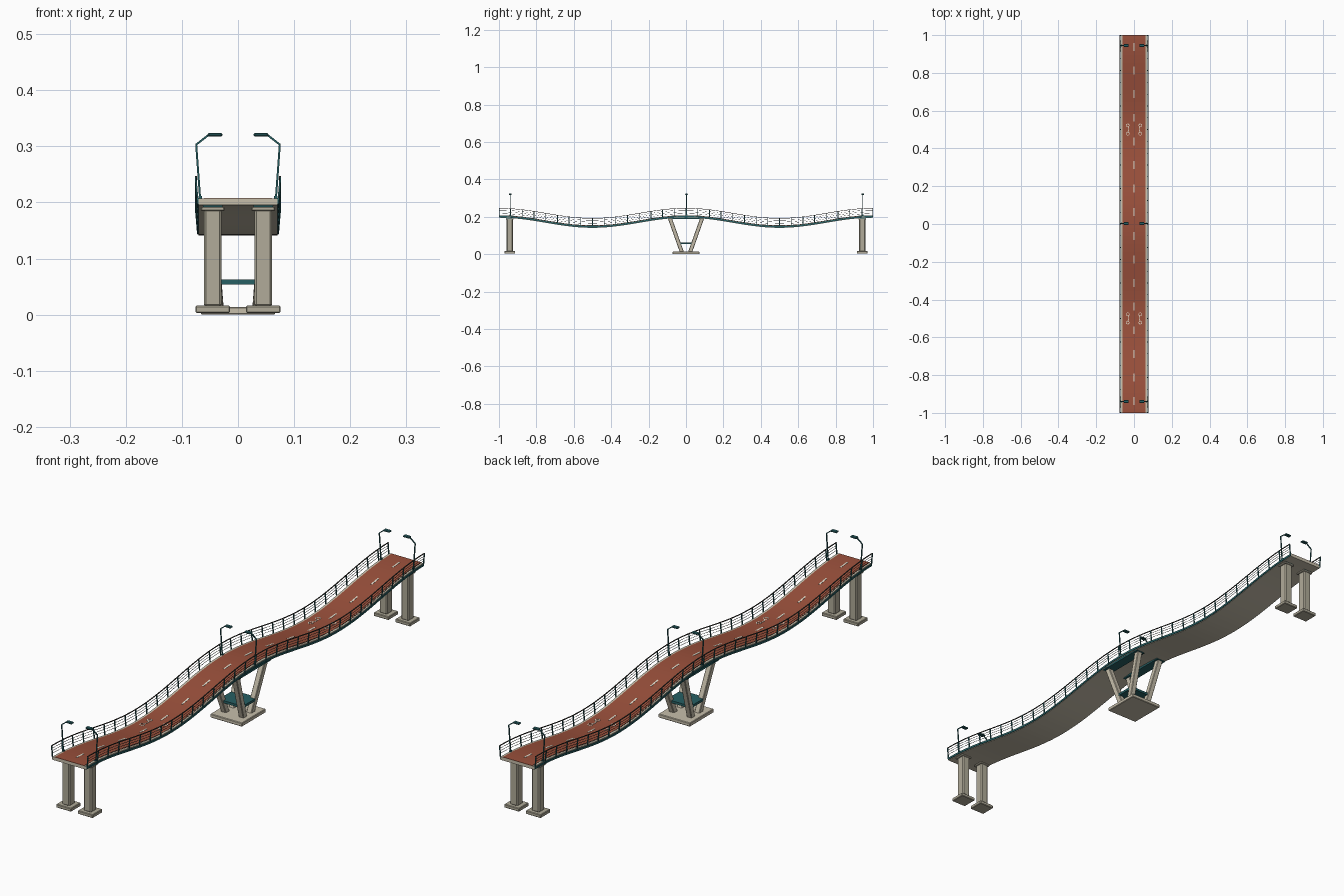
import bpy, bmesh, math
from mathutils import Vector, Matrix

if "Cube" in bpy.data.objects:
    bpy.data.objects.remove(bpy.data.objects["Cube"], do_unlink=True)


def material(name, r, g, b):
    m = bpy.data.materials.new(name)
    m.use_nodes = True
    m.diffuse_color = (r, g, b, 1)
    m.node_tree.nodes["Principled BSDF"].inputs["Base Color"].default_value = (r, g, b, 1)
    return m


CONCRETE = material("pale concrete", 0.57, 0.52, 0.41)
PIER = material("pier concrete", 0.44, 0.41, 0.32)
ROAD = material("red brown surface", 0.33, 0.082, 0.045)
PAINT = material("cream paint", 0.80, 0.76, 0.64)
TEAL = material("teal steel", 0.02, 0.115, 0.125)
DARK = material("dark rail metal", 0.045, 0.04, 0.034)


def wave(y):
    """Height of the walking surface along the bridge."""
    return 0.18 + 0.027 * math.cos(2 * math.pi * y)


def finish(name, bm, mat):
    bmesh.ops.recalc_face_normals(bm, faces=bm.faces)
    me = bpy.data.meshes.new(name)
    bm.to_mesh(me)
    bm.free()
    me.materials.append(mat)
    ob = bpy.data.objects.new(name, me)
    bpy.context.collection.objects.link(ob)


def sweep(bm, x0, x1, z0, z1, y0=-1.0, y1=1.0, steps=96):
    """Rectangular section carried along the wave."""
    prev = None
    for i in range(steps + 1):
        y = y0 + (y1 - y0) * i / steps
        ring = [bm.verts.new((x, y, wave(y) + z))
                for x, z in ((x0, z0), (x1, z0), (x1, z1), (x0, z1))]
        if prev:
            for k in range(4):
                n = (k + 1) % 4
                bm.faces.new((prev[k], prev[n], ring[n], ring[k]))
        else:
            bm.faces.new(ring)
        prev = ring
    bm.faces.new(prev)


def beam(bm, a, b, width, depth, bevel=0.0):
    """Box running from a to b, with optional chamfered edges."""
    a, b = Vector(a), Vector(b)
    z = (b - a).normalized()
    ref = Vector((1, 0, 0)) if abs(z.x) < 0.95 else Vector((0, 1, 0))
    x = (ref - z * ref.dot(z)).normalized()
    rot = Matrix((x, z.cross(x), z)).transposed().to_4x4()
    size = Matrix.Diagonal((width, depth, (b - a).length, 1))
    verts = bmesh.ops.create_cube(bm, size=1, matrix=Matrix.Translation((a + b) / 2) @ rot @ size)["verts"]
    if bevel:
        edges = list({e for v in verts for e in v.link_edges})
        bmesh.ops.bevel(bm, geom=edges, offset=bevel, segments=1, affect='EDGES')


def block(bm, x, y, z0, z1, width, depth, bevel=0.0):
    beam(bm, (x, y, z0), (x, y, z1), width, depth, bevel)


# Deck slab, left bare along both edges, and coloured surface
bm = bmesh.new()
sweep(bm, -0.07, 0.07, -0.012, 0)
finish("deck_slab", bm, CONCRETE)
bm = bmesh.new()
sweep(bm, -0.061, 0.061, -0.001, 0.001)
finish("deck_surface", bm, ROAD)

# Centre dashes
bm = bmesh.new()
for i in range(16):
    y = -0.9375 + 0.125 * i
    sweep(bm, -0.003, 0.003, 0, 0.0018, y - 0.021, y + 0.021, 4)
finish("centre_dashes", bm, PAINT)

# Painted bicycle marks: two wheels joined by a simple frame
bm = bmesh.new()
for yc in (-0.5, 0.5):
    for s in (-1, 1):
        def mark(points):
            pts = [(s * (0.03 + u), yc + v, wave(yc + v) + 0.0012) for u, v in points]
            for p, q in zip(pts, pts[1:]):
                beam(bm, p, q, 0.0032, 0.0016)
        for v in (-0.022, 0.022):
            mark([(0.003 + 0.008 * math.cos(t * math.pi / 6),
                   v + 0.008 * math.sin(t * math.pi / 6)) for t in range(13)])
        mark([(0.003, -0.015), (-0.003, -0.002), (-0.003, 0.01), (0.003, 0.015)])
finish("bicycle_marks", bm, PAINT)

# Slim steel edge beams
bm = bmesh.new()
for s in (-1, 1):
    sweep(bm, s * 0.069, s * 0.0725, -0.010, -0.003)
finish("edge_beams", bm, TEAL)

# Railings: leaning posts, handrails and thin wires
posts, handrails, wires = bmesh.new(), bmesh.new(), bmesh.new()
for s in (-1, 1):
    for i in range(33):
        y = max(-0.998, min(0.998, -1 + i / 16))
        z = wave(y)
        beam(posts, (s * 0.0715, y, z - 0.009), (s * 0.0755, y, z + 0.038), 0.003, 0.004)
    sweep(handrails, s * 0.0735, s * 0.0768, 0.0375, 0.040)
    for k in range(3):
        x, h = 0.0729 + 0.0007 * k, 0.0095 + 0.0092 * k
        sweep(wires, s * x, s * (x + 0.001), h, h + 0.001)
finish("rail_posts", posts, TEAL)
finish("handrails", handrails, DARK)
finish("rail_wires", wires, DARK)

# Lamp posts in three pairs
poles, heads = bmesh.new(), bmesh.new()
for y in (-0.94, 0.003, 0.945):
    for s in (-1, 1):
        path = [(0.067, 0.199), (0.0745, 0.303), (0.054, 0.319), (0.046, 0.3205)]
        pts = [(s * x, y, z) for x, z in path]
        for p, q in zip(pts, pts[1:]):
            beam(poles, p, q, 0.0035, 0.0035)
        block(poles, s * 0.067, y, 0.199, 0.211, 0.006, 0.008)
        beam(heads, (s * 0.054, y, 0.3205), (s * 0.028, y, 0.3205), 0.015, 0.006, 0.002)
finish("lamp_poles", poles, TEAL)
finish("lamp_heads", heads, TEAL)

# End piers: footing, chamfered column, cap and bearing
footings, columns, bearings = bmesh.new(), bmesh.new(), bmesh.new()
for y in (-0.942, 0.942):
    for x in (-0.045, 0.045):
        block(footings, x, y, 0.003, 0.016, 0.062, 0.058, 0.002)
        block(columns, x, y, 0.014, 0.189, 0.032, 0.034, 0.004)
        block(columns, x, y, 0.185, 0.192, 0.042, 0.04, 0.0015)
        block(bearings, x, y, 0.191, 0.197, 0.034, 0.034)
finish("pier_footings", footings, PIER)
finish("pier_columns", columns, PIER)
finish("pier_bearings", bearings, TEAL)

# Central support: base, splayed legs, tie plate and head beams
bm = bmesh.new()
block(bm, 0, 0, 0, 0.014, 0.132, 0.142, 0.002)
finish("centre_base", bm, CONCRETE)
bm = bmesh.new()
for sx in (-1, 1):
    for sy in (-1, 1):
        beam(bm, (sx * 0.036, sy * 0.021, 0.008), (sx * 0.05, sy * 0.086, 0.192), 0.021, 0.021, 0.002)
finish("centre_legs", bm, CONCRETE)
bm = bmesh.new()
block(bm, 0, 0, 0.054, 0.063, 0.1, 0.088)
finish("tie_plate", bm, TEAL)
bm = bmesh.new()
for sx in (-1, 1):
    block(bm, sx * 0.05, 0, 0.187, 0.198, 0.038, 0.195)
finish("head_beams", bm, TEAL)
